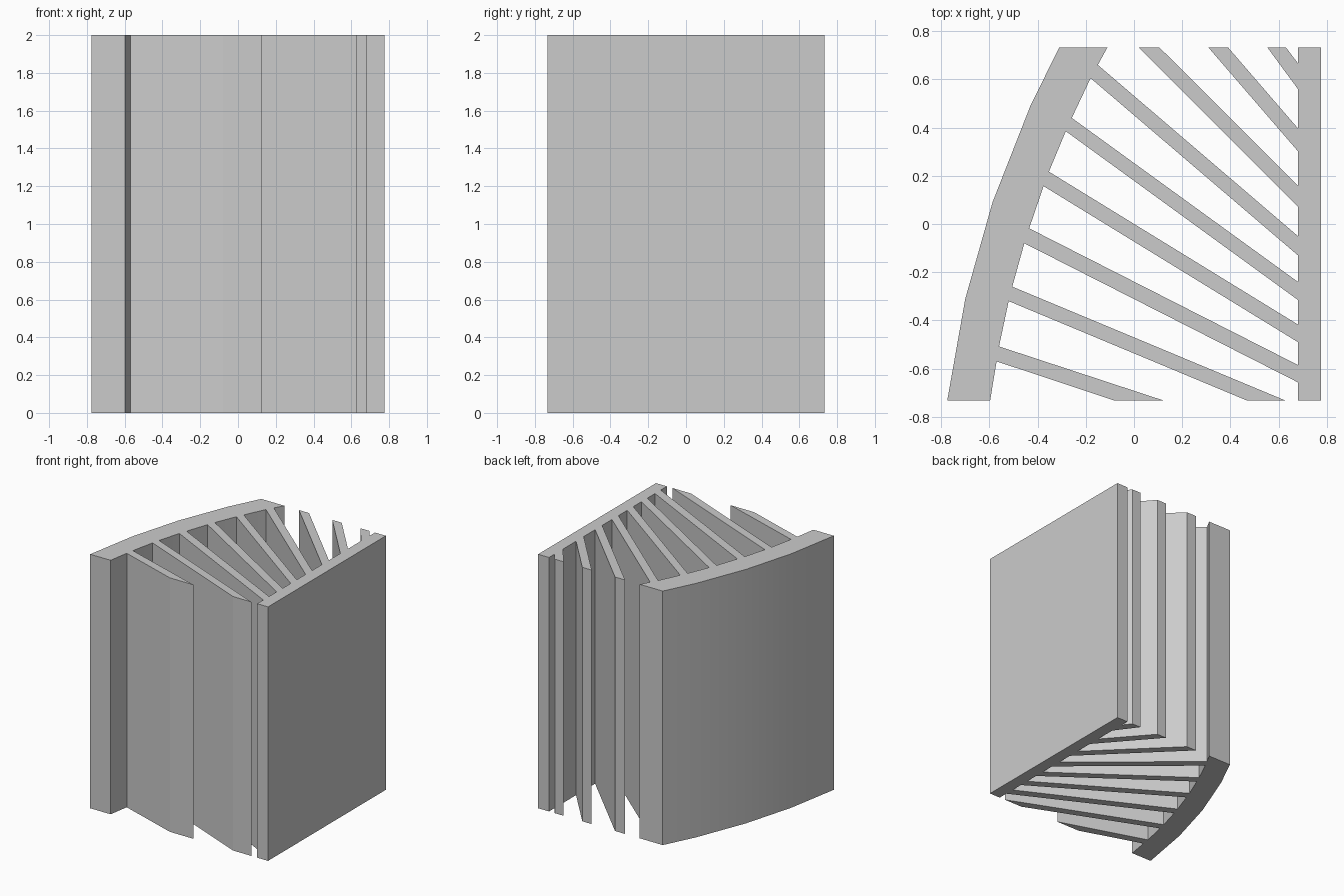
import bpy
import bmesh
import math

HEIGHT = 2.0
HALF = 0.733      # half depth, front to back
PLATE = 0.68      # inner face of the flat plate
SIDE = 0.775      # outer face of the flat plate

cube = bpy.data.objects.get("Cube")
if cube:
    bpy.data.objects.remove(cube, do_unlink=True)

grey = bpy.data.materials.new("light_grey")
grey.use_nodes = True
grey.diffuse_color = (0.6, 0.6, 0.6, 1)
grey.node_tree.nodes["Principled BSDF"].inputs["Base Color"].default_value = (0.6, 0.6, 0.6, 1)


def prism(name, outline):
    """Extrude a plan outline to the full height."""
    bm = bmesh.new()
    base = bm.faces.new([bm.verts.new((x, y, 0)) for x, y in outline])
    top = bmesh.ops.extrude_face_region(bm, geom=[base], use_keep_orig=True)
    verts = [v for v in top["geom"] if isinstance(v, bmesh.types.BMVert)]
    bmesh.ops.translate(bm, verts=verts, vec=(0, 0, HEIGHT))
    bmesh.ops.recalc_face_normals(bm, faces=bm.faces)
    mesh = bpy.data.meshes.new(name)
    bm.to_mesh(mesh)
    bm.free()
    mesh.materials.append(grey)
    obj = bpy.data.objects.new(name, mesh)
    bpy.context.collection.objects.link(obj)
    return obj


# Fin roots along the inside of the curved wall: front corner, back corner
roots = [
    ((-0.57, -0.57), (-0.56, -0.508)),
    ((-0.52, -0.32), (-0.505, -0.26)),
    ((-0.455, -0.08), (-0.435, -0.018)),
    ((-0.375, 0.157), (-0.353, 0.217)),
    ((-0.283, 0.385), (-0.258, 0.44)),
    ((-0.18, 0.605), (-0.15, 0.66)),
]

# Curved wall
outer = [(-0.775, -HALF), (-0.70, -0.31), (-0.587, 0.09), (-0.43, 0.49), (-0.31, HALF)]
inner = [(-0.597, -HALF)] + [p for pair in roots for p in pair] + [(-0.11, HALF)]
wall = prism("curved_wall", outer + inner[::-1])
bpy.ops.object.select_all(action="DESELECT")
wall.select_set(True)
bpy.context.view_layer.objects.active = wall
bpy.ops.object.shade_smooth_by_angle(angle=math.radians(30))

# Flat plate
prism("flat_plate", [(PLATE, -HALF), (SIDE, -HALF), (SIDE, HALF), (PLATE, HALF)])

# Fins from the curved wall: two cut off at the front, four reaching the plate
tips = [
    ((-0.08, -HALF), (0.125, -HALF)),
    ((0.47, -HALF), (0.63, -HALF)),
    ((PLATE, -0.657), (PLATE, -0.585)),
    ((PLATE, -0.49), (PLATE, -0.417)),
    ((PLATE, -0.315), (PLATE, -0.24)),
    ((PLATE, -0.13), (PLATE, -0.05)),
]
for i, (root, tip) in enumerate(zip(roots, tips), 1):
    prism(f"long_fin_{i}", [root[0], tip[0], tip[1], root[1]])

# Fins from the plate, cut off at the back: back x range, plate y range
stubs = [(0.018, 0.105, 0.073, 0.16), (0.308, 0.39, 0.302, 0.397), (0.553, 0.63, 0.56, 0.667)]
for i, (x0, x1, y0, y1) in enumerate(stubs, 1):
    prism(f"short_fin_{i}", [(x0, HALF), (PLATE, y0), (PLATE, y1), (x1, HALF)])
